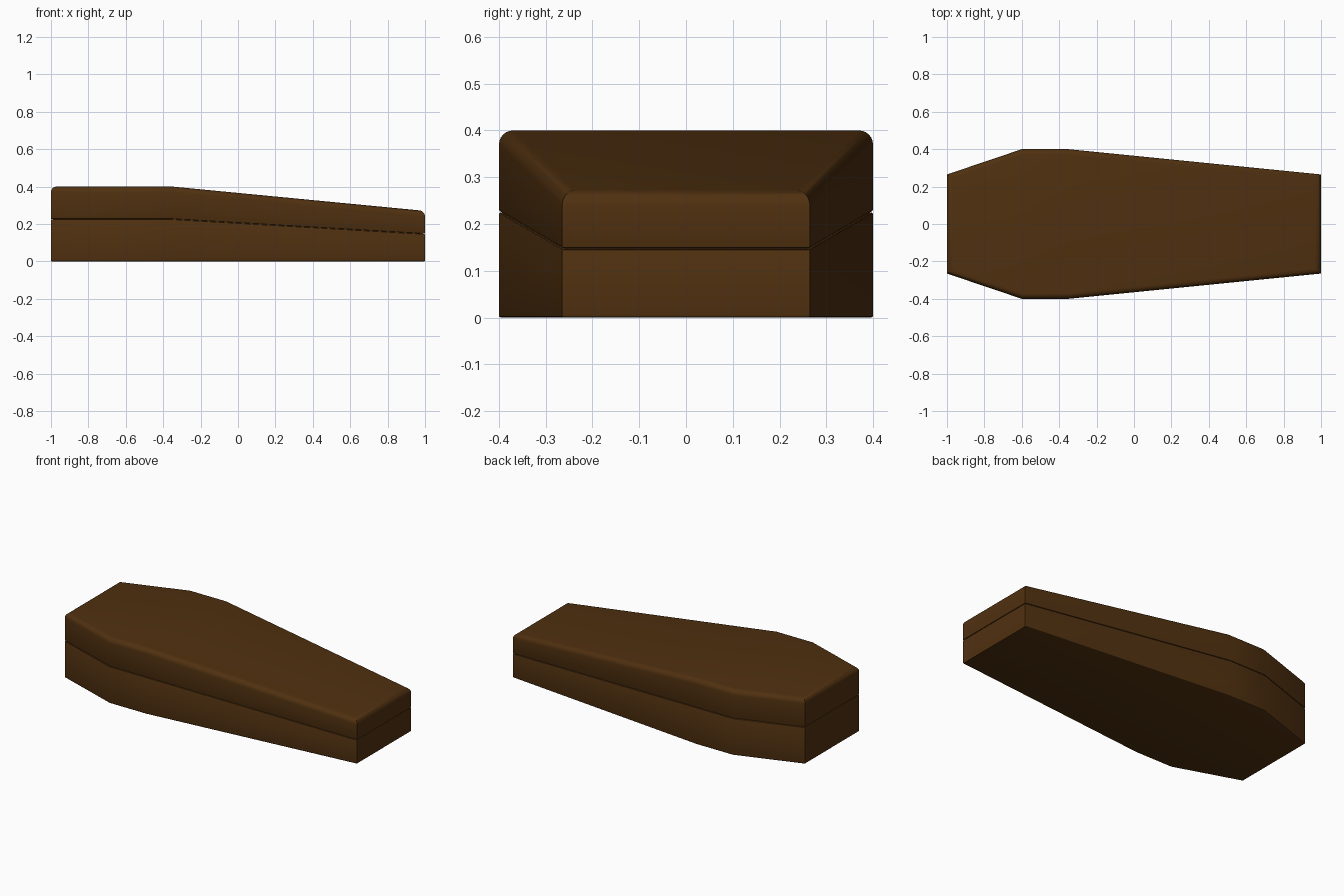
import bpy, bmesh, math
from mathutils import Vector

if "Cube" in bpy.data.objects:
    bpy.data.objects.remove(bpy.data.objects["Cube"])

wood = bpy.data.materials.new("dark_brown_wood")
wood.diffuse_color = (0.08, 0.03, 0.005, 1)
wood.use_nodes = True
wood.node_tree.nodes["Principled BSDF"].inputs["Base Color"].default_value = wood.diffuse_color

# Plan outline, counter-clockwise, mirrored across y
half = [(-1, -0.265), (-0.6, -0.4), (-0.35, -0.4), (1, -0.265)]
outline = [Vector(p) for p in half + [(x, -y) for x, y in reversed(half)]]


def inset(d):
    """Outline moved inwards by d with mitred corners."""
    out = []
    n = len(outline)
    for i, p in enumerate(outline):
        e1 = (p - outline[i - 1]).normalized()
        e2 = (outline[(i + 1) % n] - p).normalized()
        n1, n2 = Vector((-e1.y, e1.x)), Vector((-e2.y, e2.x))
        out.append(p + (n1 + n2) * d / (1 + n1.dot(n2)))
    return out


def slope(x, high, low):
    """Level at the head end, falling towards the foot."""
    return high + (low - high) * max(0, (x + 0.35) / 1.35)


def floor(x): return 0.0
def seam(x): return slope(x, 0.226, 0.147)
def roof(x): return slope(x, 0.4, 0.27)


def loft(name, profile):
    """Stack inset rings given as (inset, height function, offset)."""
    bm = bmesh.new()
    rings = [[bm.verts.new((p.x, p.y, f(p.x) + dz)) for p in inset(d)]
             for d, f, dz in profile]
    for a, b in zip(rings, rings[1:]):
        for i in range(8):
            j = (i + 1) % 8
            bm.faces.new((a[i], a[j], b[j], b[i]))
    for i in range(3):
        b, t = rings[0], rings[-1]
        bm.faces.new((b[7 - i], b[6 - i], b[i + 1], b[i]))
        bm.faces.new((t[i], t[i + 1], t[6 - i], t[7 - i]))
    bmesh.ops.recalc_face_normals(bm, faces=bm.faces)
    mesh = bpy.data.meshes.new(name)
    bm.to_mesh(mesh)
    bm.free()
    mesh.materials.append(wood)
    ob = bpy.data.objects.new(name, mesh)
    bpy.context.collection.objects.link(ob)
    bpy.ops.object.select_all(action='DESELECT')
    ob.select_set(True)
    bpy.context.view_layer.objects.active = ob
    bpy.ops.object.shade_smooth_by_angle(angle=math.radians(30))
    return ob


def rounded(r, steps, f, sign):
    """Quarter-round edge from the side wall to the top (1) or bottom (-1)."""
    arc = []
    for k in range(steps + 1):
        a = math.pi / 2 * k / steps
        arc.append((r * (1 - math.cos(a)), f, sign * r * (math.sin(a) - 1)))
    return arc if sign > 0 else arc[::-1]


def shifted(arc, dz):
    return [(d, f, z + dz) for d, f, z in arc]


# Lower box, with slightly eased edges
loft("coffin_base", rounded(0.005, 3, floor, -1) + shifted(rounded(0.004, 2, seam, 1), -0.001))
# Lid with a large rounded top edge
loft("coffin_lid", shifted(rounded(0.004, 2, seam, -1), 0.001) + rounded(0.03, 6, roof, 1))
# Hidden lip that closes the seam
loft("seam_lip", [(0.01, seam, -0.015), (0.01, seam, 0.015)])
